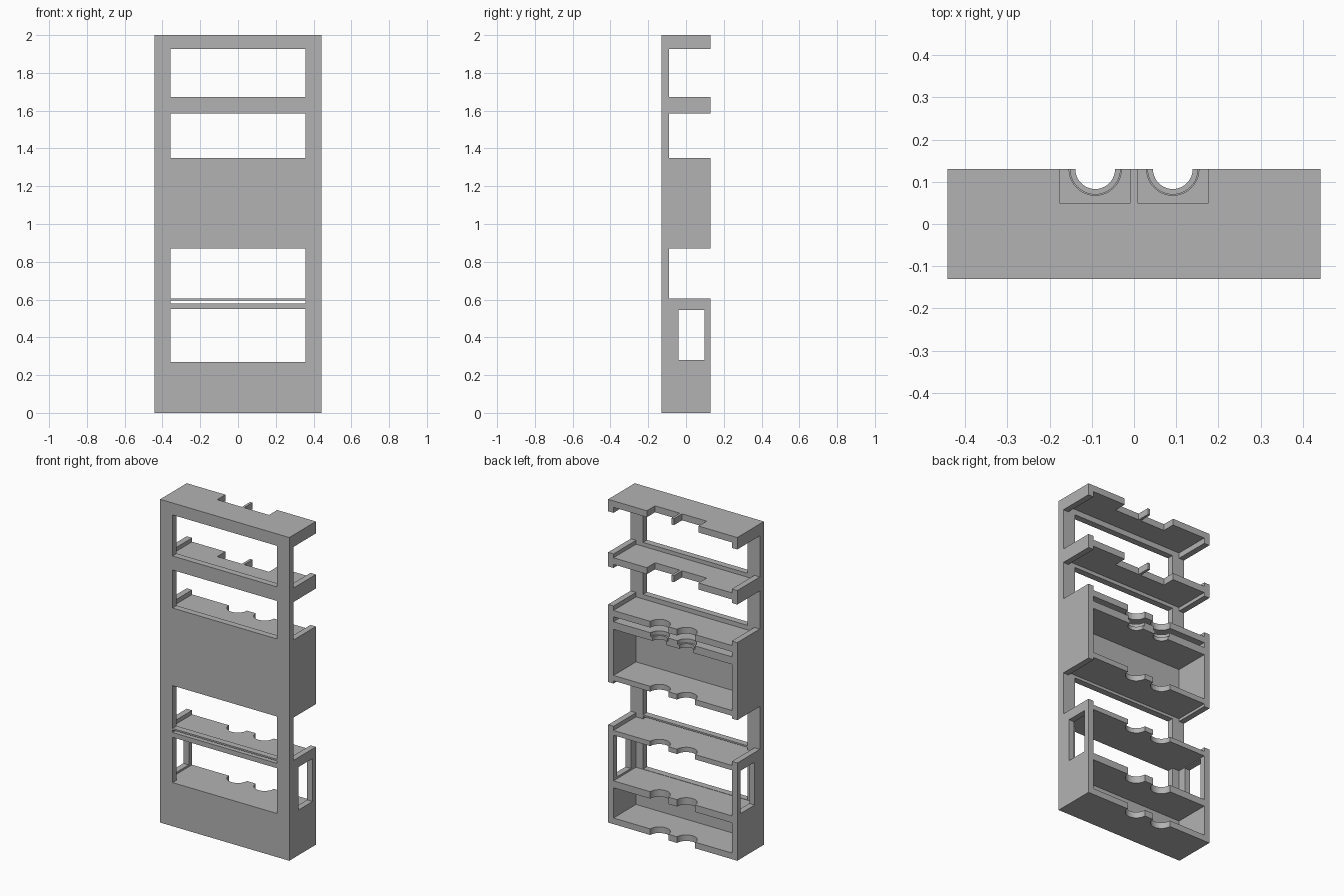
import bpy, bmesh
from math import cos, sin, acos, pi
from mathutils import Matrix, Vector

old = bpy.data.objects.get("Cube")
if old:
    bpy.data.objects.remove(old, do_unlink=True)

grey = bpy.data.materials.new("plain grey")
grey.use_nodes = True
grey.diffuse_color = (0.45, 0.45, 0.45, 1)
grey.node_tree.nodes["Principled BSDF"].inputs["Base Color"].default_value = grey.diffuse_color

HALF_W, INNER_W, OPEN_W = 0.442, 0.405, 0.357   # half widths
FRONT, PANEL_BACK, BACK = -0.13, -0.09, 0.13    # depths


def finish(name, bm):
    bmesh.ops.recalc_face_normals(bm, faces=bm.faces)
    mesh = bpy.data.meshes.new(name)
    bm.to_mesh(mesh)
    bm.free()
    mesh.materials.append(grey)
    ob = bpy.data.objects.new(name, mesh)
    bpy.context.collection.objects.link(ob)
    return ob


def boxes(name, ranges):
    """One object made of boxes, each given as x, y and z ranges."""
    bm = bmesh.new()
    for r in ranges:
        low, high = (Vector([side[i] for side in r]) for i in (0, 1))
        m = Matrix.Translation((low + high) / 2) @ Matrix.Diagonal((*(high - low), 1))
        bmesh.ops.create_cube(bm, size=1, matrix=m)
    return finish(name, bm)


def cut(ob, ranges):
    """Cut box-shaped openings and bake the result."""
    cutter = boxes("opening_cutter", ranges)
    cutter.hide_render = True
    mod = ob.modifiers.new("openings", 'BOOLEAN')
    mod.object, mod.solver = cutter, 'EXACT'
    bpy.context.view_layer.update()
    graph = bpy.context.evaluated_depsgraph_get()
    mesh = bpy.data.meshes.new_from_object(ob.evaluated_get(graph))
    ob.modifiers.clear()
    ob.data = mesh
    bpy.data.objects.remove(cutter, do_unlink=True)


def slab(name, z0, z1, notch):
    """Shelf plate whose back edge follows the notch outline."""
    pts = [(-INNER_W, PANEL_BACK), (INNER_W, PANEL_BACK), (INNER_W, BACK)]
    pts += notch + [(-INNER_W, BACK)]
    bm = bmesh.new()
    face = bm.faces.new([bm.verts.new((x, y, z0)) for x, y in pts])
    new = bmesh.ops.extrude_face_region(bm, geom=[face])["geom"]
    bmesh.ops.translate(bm, vec=(0, 0, z1 - z0),
                        verts=[v for v in new if isinstance(v, bmesh.types.BMVert)])
    return finish(name, bm)


def round_notches(radius, steps=20):
    """Two half-round bites, listed from left to right end."""
    pts = []
    for cx in (0.092, -0.092):
        pts += [(cx + radius * cos(pi * i / steps), BACK - radius * sin(pi * i / steps))
                for i in range(steps + 1)]
    return pts


def square_notches(half=0.177, fin=0.008, depth=0.05):
    """Two rectangular bites with a thin fin between them."""
    return [(half, BACK), (half, depth), (fin, depth), (fin, BACK),
            (-fin, BACK), (-fin, depth), (-half, depth), (-half, BACK)]


# Front panel with its window openings
panel = boxes("front_panel", [((-HALF_W, HALF_W), (FRONT, PANEL_BACK), (0, 2))])
openings = [(0.27, 0.55), (0.58, 0.595), (0.605, 0.87), (1.35, 1.585), (1.672, 1.926)]
cut(panel, [((-OPEN_W, OPEN_W), (FRONT - 0.1, PANEL_BACK + 0.1), z) for z in openings])

# End walls, mirrored left and right
levels = {"lower": (0, 0.605), "cabinet": (0.87, 1.35),
          "upper_shelf": (1.585, 1.672), "top": (1.926, 2)}
for side, s in (("left", 1), ("right", -1)):
    x = sorted((s * INNER_W, s * HALF_W))
    for level, z in levels.items():
        wall = boxes(f"{level}_end_wall_{side}", [(x, (PANEL_BACK, BACK), z)])
        if level == "lower":
            cut(wall, [((x[0] - 0.1, x[1] + 0.1), (-0.04, 0.097), (0.28, 0.545))])

# Shelves with round cut-outs
wide, narrow = round_notches(0.062), round_notches(0.047)
slab("base_floor", 0, 0.038, wide)
slab("base_shelf", 0.225, 0.268, wide)
slab("lower_shelf", 0.55, 0.58, wide)
slab("cabinet_floor", 0.887, 0.92, wide)
slab("cabinet_roof", 1.283, 1.322, wide)

# Stepped holder under the cabinet roof
slab("holder_upper_layer", 1.228, 1.252, round_notches(0.059))
slab("holder_lower_layer", 1.205, 1.228, narrow)

# Shelves with square cut-outs and a fin
slab("upper_shelf", 1.607, 1.648, square_notches())
slab("top_shelf", 1.96, 2, square_notches())
